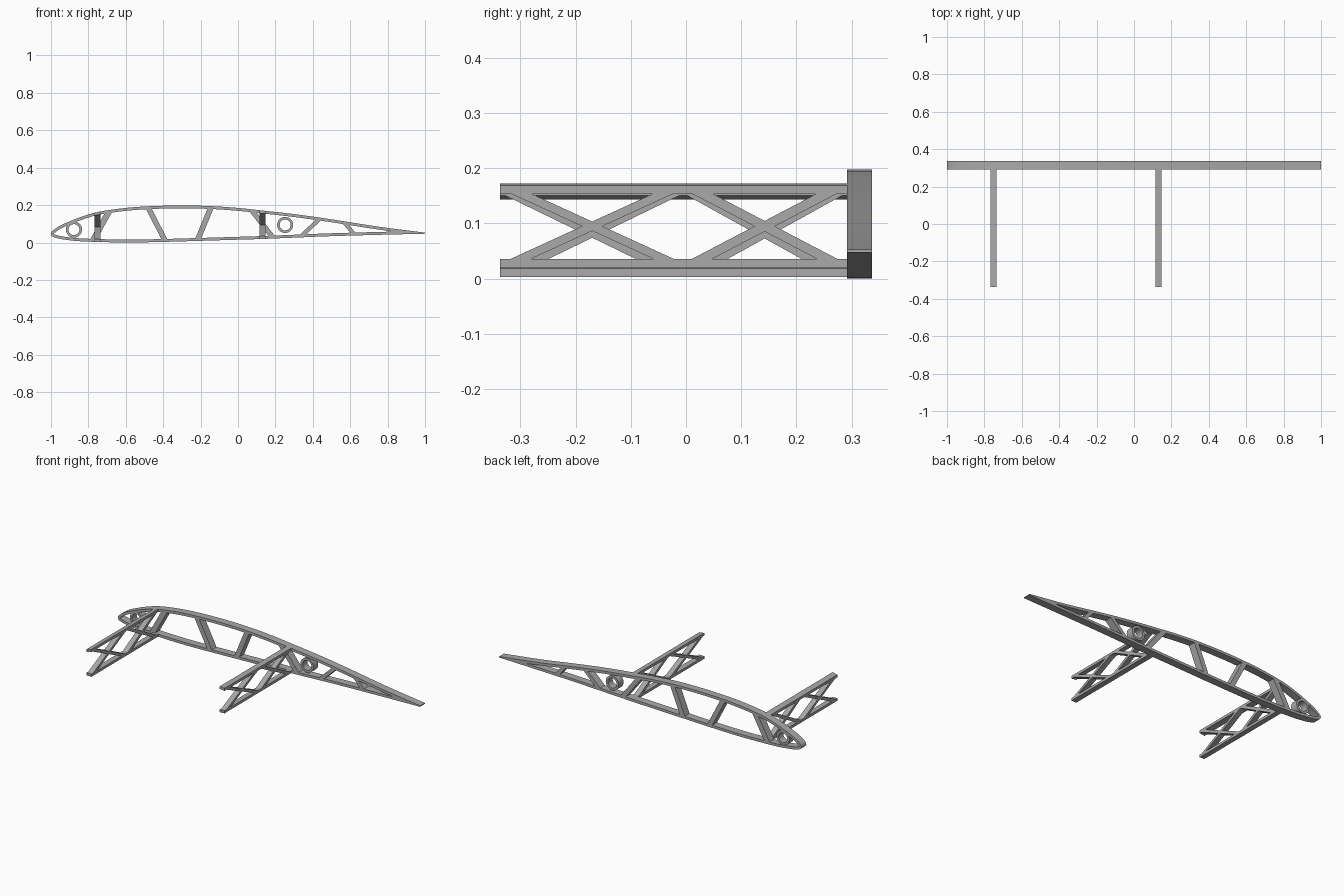
import bpy, bmesh, math
from mathutils import Vector

if "Cube" in bpy.data.objects:
    bpy.data.objects.remove(bpy.data.objects["Cube"])

grey = bpy.data.materials.new("light grey")
grey.diffuse_color = (0.4, 0.4, 0.4, 1)
grey.use_nodes = True
grey.node_tree.nodes["Principled BSDF"].inputs["Base Color"].default_value = grey.diffuse_color

SKIN = 0.0155                 # skin thickness
Y0, Y1, YE = 0.292, 0.337, -0.337   # rib front, rib back, spar free end

# Aerofoil outline, nose to tail (x, z)
TOP = [(-1, .046), (-.99, .064), (-.95, .091), (-.9, .113), (-.85, .133), (-.75, .163),
       (-.6, .185), (-.45, .195), (-.3, .198), (-.15, .195), (0, .185), (.13, .171),
       (.3, .152), (.5, .124), (.75, .085), (1, .053)]
BOT = [(-1, .046), (-.99, .031), (-.95, .019), (-.9, .012), (-.85, .007), (-.75, .003),
       (-.6, 0), (-.45, .002), (-.3, .006), (0, .015), (.13, .019), (.3, .026),
       (.5, .034), (.75, .041), (1, .047)]


def smooth(pts, n=4):
    """Catmull-Rom curve through the points."""
    p = [Vector(q) for q in pts]
    p = [p[0] * 2 - p[1]] + p + [p[-1] * 2 - p[-2]]
    out = []
    for a, b, c, d in zip(p, p[1:], p[2:], p[3:]):
        for k in range(n):
            t = k / n
            out.append(0.5 * (2 * b + (c - a) * t + (2 * a - 5 * b + 4 * c - d) * t * t
                              + (3 * b - a - 3 * c + d) * t ** 3))
    return out + [p[-2]]


# One closed run: tail, over the top, round the nose, back along the bottom
count = len(TOP) - 1
run = smooth(TOP[::-1] + BOT[1:])
upper, lower = run[:count * 4 + 1][::-1], run[count * 4:]


def height(curve, x):
    for a, b in zip(curve, curve[1:]):
        if a.x <= x <= b.x:
            return a.y + (b.y - a.y) * (x - a.x) / max(b.x - a.x, 1e-6)
    return curve[-1].y


def finish(name, bm):
    bmesh.ops.remove_doubles(bm, verts=bm.verts, dist=1e-5)
    bmesh.ops.recalc_face_normals(bm, faces=bm.faces)
    me = bpy.data.meshes.new(name)
    bm.to_mesh(me)
    bm.free()
    me.materials.append(grey)
    ob = bpy.data.objects.new(name, me)
    bpy.context.collection.objects.link(ob)
    bpy.ops.object.select_all(action='DESELECT')
    ob.select_set(True)
    bpy.context.view_layer.objects.active = ob
    bpy.ops.object.shade_smooth_by_angle(angle=math.radians(30))
    return ob


def prism(bm, base, offset):
    """Extrude a polygon of 3D points along the offset."""
    a = [bm.verts.new(p) for p in base]
    b = [bm.verts.new(Vector(p) + Vector(offset)) for p in base]
    n = len(a)
    bm.faces.new(a)
    bm.faces.new(b[::-1])
    for i in range(n):
        j = (i + 1) % n
        bm.faces.new((a[i], b[i], b[j], a[j]))


def frame(name, outer, inner):
    """Extruded band between two closed loops of (x, z) points."""
    bm = bmesh.new()
    loops = [[bm.verts.new((p[0], y, p[1])) for p in lp]
             for lp, y in ((outer, Y0), (outer, Y1), (inner, Y1), (inner, Y0))]
    n = len(outer)
    for k in range(4):
        a, b = loops[k], loops[(k + 1) % 4]
        for i in range(n):
            j = (i + 1) % n
            bm.faces.new((a[i], a[j], b[j], b[i]))
    bmesh.ops.dissolve_degenerate(bm, dist=1e-5, edges=bm.edges)
    return finish(name, bm)


# Rib skin: outline with an inward offset, closed off before the tail
TAIL = 0.82
tail_pt = Vector((TAIL, (height(upper, TAIL) + height(lower, TAIL)) / 2))
inner = []
for i, p in enumerate(run):
    d = (run[min(i + 1, len(run) - 1)] - run[max(i - 1, 0)]).normalized()
    q = p + Vector((-d.y, d.x)) * SKIN
    inner.append(tail_pt if q.x > TAIL else q)
frame("rib_skin", run, inner)

# Slanted webs inside the rib: x at top, x at bottom, width along x
for i, (xt, xb, w) in enumerate([(-.69, -.775, .036), (-.48, -.39, .032), (-.145, -.215, .032),
                                 (.075, .185, .034), (.435, .34, .032), (.57, .62, .028)]):
    zt, zb = height(upper, xt) - SKIN / 2, height(lower, xb) + SKIN / 2
    bm = bmesh.new()
    prism(bm, [(xt - w / 2, Y0, zt), (xt + w / 2, Y0, zt),
               (xb + w / 2, Y0, zb), (xb - w / 2, Y0, zb)], (0, Y1 - Y0, 0))
    finish(f"rib_web_{i + 1}", bm)

# Tube sleeves through the rib
for name, cx, cz in (("front_sleeve", -.877, .069), ("rear_sleeve", .252, .094)):
    ring = [(math.cos(math.tau * k / 40), math.sin(math.tau * k / 40)) for k in range(40)]
    frame(name, [(cx + .043 * c, cz + .043 * s) for c, s in ring],
          [(cx + .029 * c, cz + .029 * s) for c, s in ring])

# Two spars: caps following the skin, joined by crossed braces
for name, xc in (("front_spar", -.75), ("rear_spar", .131)):
    xa, xb = xc - .016, xc + .016
    for part, curve, t in (("top_cap", upper, -SKIN), ("bottom_cap", lower, SKIN)):
        za, zb = height(curve, xa), height(curve, xb)
        bm = bmesh.new()
        prism(bm, [(xa, YE, za), (xb, YE, zb), (xb, YE, zb + t), (xa, YE, za + t)],
              (0, Y0 - YE, 0))
        finish(f"{name}_{part}", bm)
    zt, zb = height(upper, xc) - SKIN / 2, height(lower, xc) + SKIN / 2
    bm = bmesh.new()
    for ya, yb in ((-.319, -.021), (.012, .273)):
        for s, e in ((ya, yb), (yb, ya)):
            prism(bm, [(xa, s - .0185, zb), (xa, s + .0185, zb),
                       (xa, e + .0185, zt), (xa, e - .0185, zt)], (xb - xa, 0, 0))
    finish(f"{name}_braces", bm)
